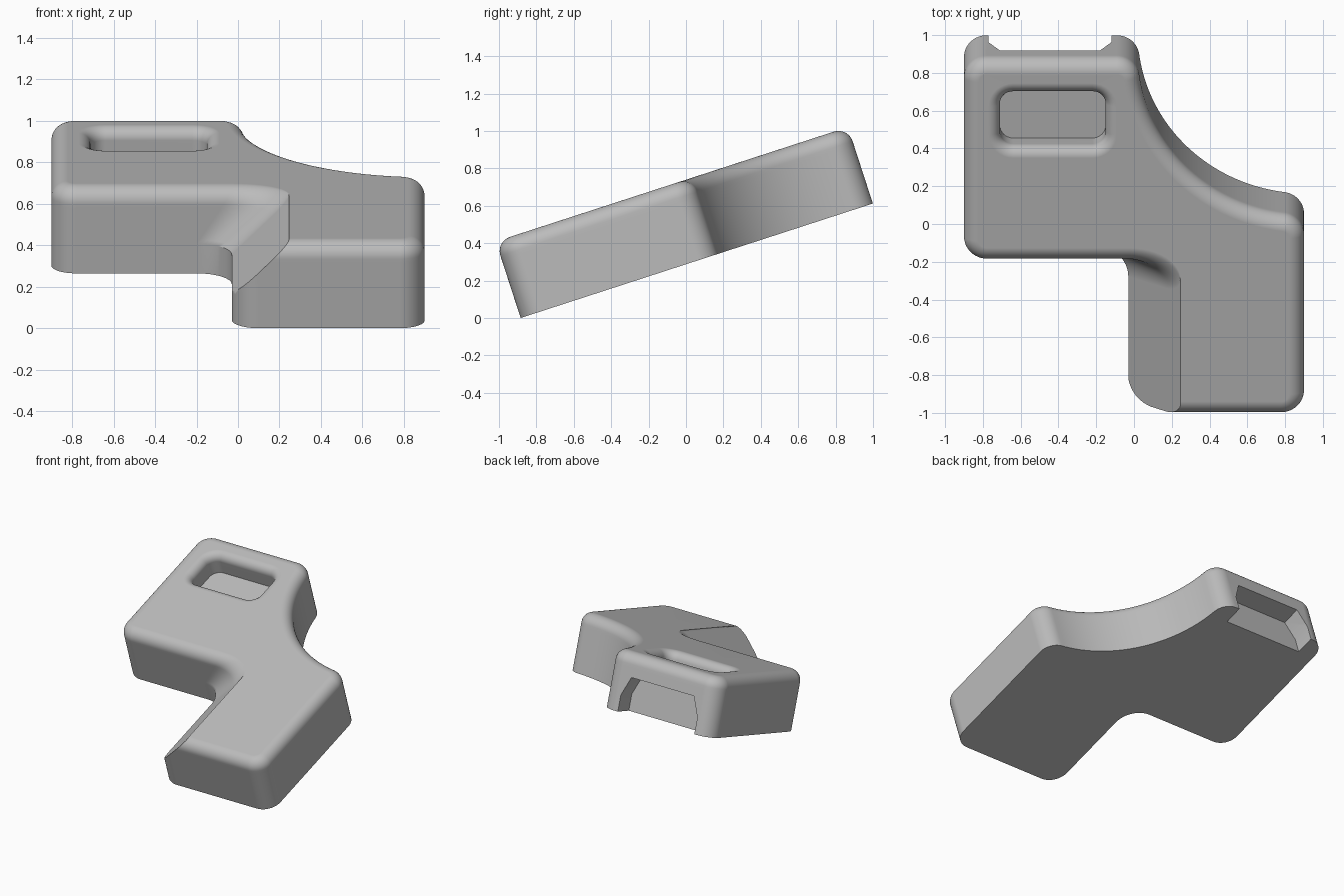
import bpy, bmesh
from math import sin, cos, pi, radians, sqrt, atan2

cube = bpy.data.objects.get("Cube")
if cube:
    bpy.data.objects.remove(cube)

LENGTH, THICK, FILLET = 1.98, 0.43, 0.08
HALF, STEP, NECK = 0.9, 0.855, -0.03      # half width, front of wide part, side of narrow part
CORNER = 0.12
SCOOP_X, SCOOP_Y, SCOOP_R = 0.91, 1.99, 0.89

grey = bpy.data.materials.new("plain grey")
grey.use_nodes = True
grey.diffuse_color = (0.5, 0.5, 0.5, 1)
grey.node_tree.nodes["Principled BSDF"].inputs["Base Color"].default_value = (0.5, 0.5, 0.5, 1)


def arc(cx, cy, rx, ry, a0, a1, n=12):
    """Points on an elliptical arc, angles in degrees."""
    angles = [radians(a0 + (a1 - a0) * i / n) for i in range(n + 1)]
    return [(cx + rx * cos(a), cy + ry * sin(a)) for a in angles]


def rounded_rect(x0, x1, y0, y1, r):
    return (arc(x0 + r, y0 + r, r, r, 180, 270, 8) + arc(x1 - r, y0 + r, r, r, 270, 360, 8)
            + arc(x1 - r, y1 - r, r, r, 0, 90, 8) + arc(x0 + r, y1 - r, r, r, 90, 180, 8))


def loft(name, rings):
    """Closed solid through (outline, height) rings with equal point counts."""
    bm = bmesh.new()
    loops = [[bm.verts.new((x, y, z)) for x, y in pts] for pts, z in rings]
    n = len(loops[0])
    for a, b in zip(loops, loops[1:]):
        for i in range(n):
            j = (i + 1) % n
            bm.faces.new((a[i], a[j], b[j], b[i]))
    bm.faces.new(loops[0][::-1])
    bm.faces.new(loops[-1])
    bmesh.ops.remove_doubles(bm, verts=bm.verts, dist=0.0002)
    bmesh.ops.recalc_face_normals(bm, faces=bm.faces)
    mesh = bpy.data.meshes.new(name)
    bm.to_mesh(mesh)
    bm.free()
    mesh.materials.append(grey)
    obj = bpy.data.objects.new(name, mesh)
    bpy.context.collection.objects.link(obj)
    return obj


def body_outline(w, d):
    """Plan outline at height w, drawn inward by d."""
    slope = max(0, w - 0.15)
    side = min(NECK + slope, 0.245)
    r = CORNER - d
    pts = arc(-HALF + CORNER, STEP + CORNER, r, r, 180, 270)
    # Hollow corner, widening as the slanted side rises
    rx, ry = 0.17 + 0.35 * slope, 0.17
    pts += arc(side - rx, STEP + d - ry, rx, ry, 90, 0)
    # Narrow end corner, cut by the slanted side
    cr = 0.13
    for x, y in arc(NECK + cr, cr, cr - d, cr - d, 180, 270):
        if x < side:
            x = side
            inside = (cr - d) ** 2 - (x - NECK - cr) ** 2
            y = cr - sqrt(max(inside, 0)) if x < NECK + cr else d
        pts.append((x, y))
    pts += arc(HALF - CORNER, CORNER, r, r, 270, 360)
    # Scooped back with a blended corner at each end
    reach = SCOOP_R + CORNER
    x1 = HALF - CORNER
    y1 = SCOOP_Y - sqrt(reach ** 2 - (SCOOP_X - x1) ** 2)
    y2 = LENGTH - CORNER
    x2 = SCOOP_X - sqrt(reach ** 2 - (SCOOP_Y - y2) ** 2)
    a1 = atan2(SCOOP_Y - y1, SCOOP_X - x1) * 180 / pi
    a2 = atan2(SCOOP_Y - y2, SCOOP_X - x2) * 180 / pi
    big = SCOOP_R + d
    pts += arc(x1, y1, r, r, 0, a1)
    pts += arc(SCOOP_X, SCOOP_Y, big, big, 180 + a1, 180 + a2, 40)[1:-1]
    pts += arc(x2, y2, r, r, a2, 90)
    pts += arc(-HALF + CORNER, LENGTH - CORNER, r, r, 90, 180)
    return pts


# Body: straight walls, then a rounded top edge
levels = [(0, 0), (0.15, 0)] + [(0.15 + 0.02 * i, 0) for i in range(1, 10)]
for i in range(11):
    a = pi / 2 * i / 10
    levels.append((THICK - FILLET * (1 - sin(a)), FILLET * (1 - cos(a))))
body = loft("bracket_body", [(body_outline(w, d), w) for w, d in levels])

# Pocket with a flared rim
rim = 0.06
pocket_levels = [(THICK - 0.16, 0)]
for i in range(9):
    a = pi / 2 * i / 8
    pocket_levels.append((THICK - rim * (1 - sin(a)), rim * (1 - cos(a))))
pocket_levels.append((THICK + 0.1, rim))
pocket = loft("pocket_cutter", [
    (rounded_rect(-0.71 - g, -0.15 + g, 1.496 - g, 1.792 + g, 0.07 + g), w)
    for w, g in pocket_levels])

# Slot in the back edge, open below, with chamfered upper corners
slot = loft("slot_cutter", [
    ([(x0, LENGTH - 0.14), (x1, LENGTH - 0.14), (x1, LENGTH + 0.1), (x0, LENGTH + 0.1)], w)
    for x0, x1, w in ((-0.77, -0.12, -0.1), (-0.77, -0.12, 0.12), (-0.71, -0.18, 0.26))])

for cutter in (pocket, slot):
    cutter.hide_render = True
    mod = body.modifiers.new("cut", "BOOLEAN")
    mod.operation = "DIFFERENCE"
    mod.solver = "EXACT"
    mod.object = cutter
bpy.context.view_layer.update()
result = bpy.data.meshes.new_from_object(body.evaluated_get(bpy.context.evaluated_depsgraph_get()))
body.modifiers.clear()
body.data = result
for cutter in (pocket, slot):
    bpy.data.objects.remove(cutter)

# Lean the plate back on its front edge
body.rotation_euler.x = radians(18)
body.location.y = -0.884

bpy.ops.object.select_all(action="DESELECT")
body.select_set(True)
bpy.context.view_layer.objects.active = body
bpy.ops.object.shade_smooth_by_angle(angle=radians(28))
weighted = body.modifiers.new("weighted_normals", "WEIGHTED_NORMAL")
weighted.keep_sharp = True
